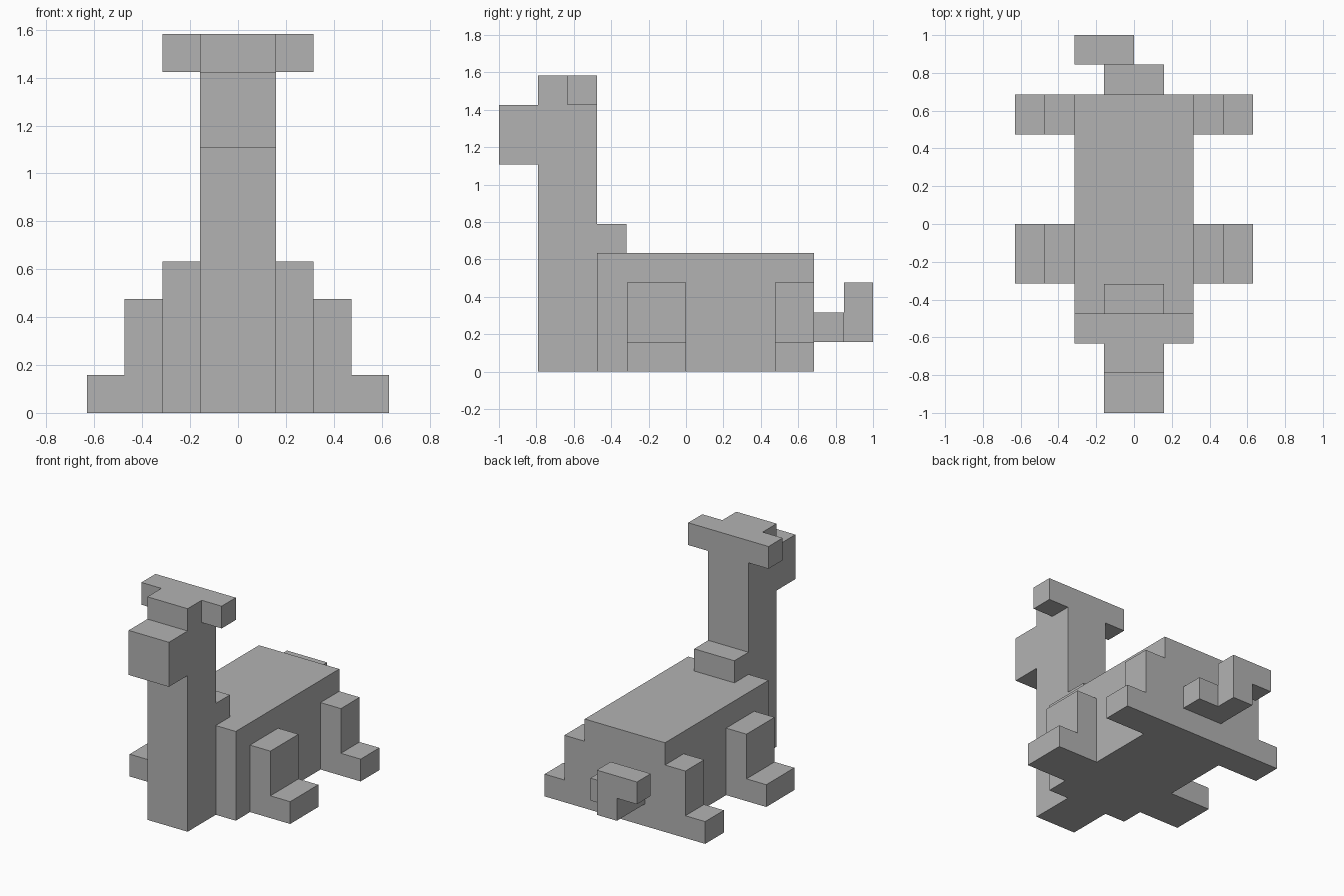
import bpy
import bmesh

if "Cube" in bpy.data.objects:
    bpy.data.objects.remove(bpy.data.objects["Cube"])

coat = bpy.data.materials.new("grey coat")
coat.diffuse_color = (0.45, 0.45, 0.45, 1)
coat.use_nodes = True
coat.node_tree.nodes["Principled BSDF"].inputs["Base Color"].default_value = coat.diffuse_color


def block(name, points, axis, start, end):
    """Extrude a closed outline (in the two other axes) along x or y."""
    bm = bmesh.new()

    def place(a, b, d):
        return (d, a, b) if axis == "x" else (a, d, b)

    face = bm.faces.new([bm.verts.new(place(a, b, start)) for a, b in points])
    out = bmesh.ops.extrude_face_region(bm, geom=[face])
    moved = [v for v in out["geom"] if isinstance(v, bmesh.types.BMVert)]
    bmesh.ops.translate(bm, verts=moved, vec=place(0, 0, end - start))
    bmesh.ops.recalc_face_normals(bm, faces=bm.faces)
    mesh = bpy.data.meshes.new(name)
    bm.to_mesh(mesh)
    bm.free()
    mesh.materials.append(coat)
    obj = bpy.data.objects.new(name, mesh)
    bpy.context.collection.objects.link(obj)


def box(name, x, y, z):
    block(name, [(y[0], z[0]), (y[1], z[0]), (y[1], z[1]), (y[0], z[1])], "x", *x)


# Torso
box("body", (-0.315, 0.315), (-0.475, 0.685), (0, 0.633))

# Neck, head and muzzle as one stepped side profile
block("neck_and_head", [
    (-0.475, 0), (-0.79, 0), (-0.79, 1.108), (-1, 1.108), (-1, 1.424),
    (-0.79, 1.424), (-0.79, 1.582), (-0.475, 1.582), (-0.475, 0.79),
    (-0.317, 0.79), (-0.317, 0.633), (-0.475, 0.633)], "x", -0.158, 0.158)

for side, s in (("left", -1), ("right", 1)):
    # Ears
    box("ear_" + side, (s * 0.158, s * 0.315), (-0.633, -0.475), (1.424, 1.582))
    # L-shaped legs with feet pointing outwards
    outline = [(s * x, z) for x, z in (
        (0.315, 0), (0.63, 0), (0.63, 0.158), (0.475, 0.158),
        (0.475, 0.475), (0.315, 0.475))]
    block("front_leg_" + side, outline, "y", -0.315, 0)
    block("back_leg_" + side, outline, "y", 0.475, 0.685)

# Tail root and bent tip
box("tail_root", (-0.158, 0.158), (0.685, 0.845), (0.158, 0.317))
block("tail_tip", [
    (0, 0.158), (0, 0.475), (-0.315, 0.475), (-0.315, 0.317),
    (-0.158, 0.317), (-0.158, 0.158)], "y", 0.845, 1)
